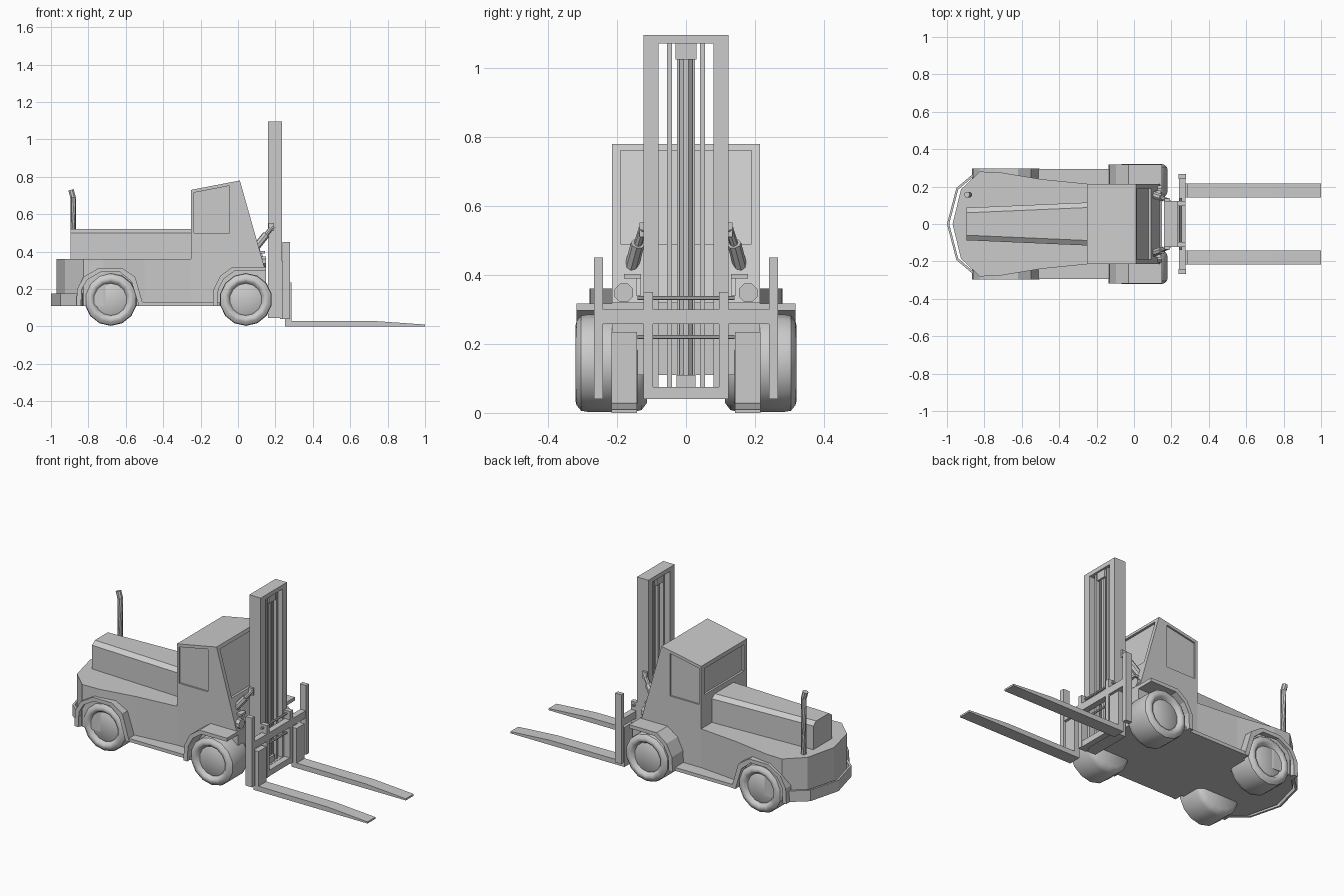
import bpy, bmesh, math
from mathutils import Vector

if "Cube" in bpy.data.objects:
    bpy.data.objects.remove(bpy.data.objects["Cube"])


def finish(name, bm):
    bmesh.ops.recalc_face_normals(bm, faces=bm.faces)
    me = bpy.data.meshes.new(name)
    bm.to_mesh(me)
    bm.free()
    ob = bpy.data.objects.new(name, me)
    bpy.context.collection.objects.link(ob)
    return ob


def loft(name, rings):
    """Closed solid through rings of equal point count."""
    bm = bmesh.new()
    vs = [[bm.verts.new(p) for p in r] for r in rings]
    n = len(vs[0])
    for a, b in zip(vs, vs[1:]):
        for i in range(n):
            j = (i + 1) % n
            bm.faces.new((a[i], a[j], b[j], b[i]))
    bm.faces.new(vs[0])
    bm.faces.new(vs[-1])
    return finish(name, bm)


def side_prism(name, pts, y0, y1):
    return loft(name, [[(x, y, z) for x, z in pts] for y in (y0, y1)])


def plan_prism(name, pts, z0, z1):
    return loft(name, [[(x, y, z) for x, y in pts] for z in (z0, z1)])


def box(name, x, y, z):
    return plan_prism(name, [(x[0], y[0]), (x[1], y[0]), (x[1], y[1]), (x[0], y[1])], *z)


def rod(name, pts, r, n=8):
    """Round bar along a path of points, each ring square to the path."""
    pts = [Vector(p) for p in pts]
    rings = []
    for i, p in enumerate(pts):
        d = pts[min(i + 1, len(pts) - 1)] - pts[max(i - 1, 0)]
        q = d.to_track_quat('Z', 'Y')
        rings.append([p + q @ Vector((r * math.cos(t), r * math.sin(t), 0))
                      for t in [2 * math.pi * (k + .5) / n for k in range(n)]])
    return loft(name, rings)


def wheel(name, x, y, s, width):
    """Tyre and recessed hub turned around the axle; s is the side."""
    prof = [(.002, -.018), (.08, -.018), (.086, -.022), (.098, -.004), (.11, 0), (.122, -.003),
            (.138, -.016), (.141, -.035), (.141, -width + .035), (.135, -width + .015), (.115, -width)]
    n = 14
    ob = loft(name, [[(x + r * math.sin(2 * math.pi * k / n), s * (y + d),
                       .144 - r * math.cos(2 * math.pi * k / n)) for k in range(n)] for r, d in prof])
    bpy.ops.object.select_all(action='DESELECT')
    bpy.context.view_layer.objects.active = ob
    ob.select_set(True)
    bpy.ops.object.shade_smooth_by_angle(angle=math.radians(40))


def cut(ob, cutter):
    cutter.hide_render = True
    cutter.hide_viewport = True
    m = ob.modifiers.new("window", 'BOOLEAN')
    m.operation = 'DIFFERENCE'
    m.solver = 'EXACT'
    m.object = cutter


def both(pts):
    """Half outline mirrored in y to a closed one."""
    return pts + [(x, -y) for x, y in reversed(pts) if y != 0]


# rear body, skirt and bumper
plan_prism("rear_body", both([(-.97, 0), (-.925, .185), (-.825, .28), (-.72, .277),
                              (-.5, .24), (-.25, .215)]), .11, .36)
box("skirt", (-.51, -.1), (-.293, .293), (.11, .13))
outer = [(-.835, .29), (-.95, .192), (-1, 0), (-.95, -.192), (-.835, -.29)]
inner = [(-.83, .277), (-.94, .184), (-.988, 0), (-.94, -.184), (-.83, -.277)]
plan_prism("rear_bumper", outer + inner[::-1], .11, .175)

# hood, tapering to the rear
loft("hood", [[(x, -w, .35), (x, -w, .5), (x, -w + .027, .52), (x, w - .027, .52), (x, w, .5), (x, w, .35)]
              for x, w in ((-.895, .087), (-.25, .115))])

# exhaust pipe
rod("exhaust_pipe", [(-.882, .157, .35), (-.882, .157, .69), (-.893, .157, .73)], .016)

# cab with recessed windows
cab = side_prism("cab", [(-.25, .11), (-.25, .73), (.01, .78), (.14, .32), (.15, .32), (.15, .11)], -.215, .215)
cut(cab, side_prism("windscreen_cutter", [(.002, .76), (.05, .76), (.126, .49), (.078, .49)], -.19, .19))
cut(cab, box("rear_window_cutter", (-.3, -.238), (-.185, .185), (.55, .705)))
for s in (1, -1):
    cut(cab, side_prism("side_window_cutter", [(-.235, .5), (-.045, .5), (-.045, .752), (-.235, .715)],
                        s * .205, s * .3))

# fenders, wheels and front fittings on both sides
rear_arch = [(-.865, .11), (-.86, .2), (-.825, .265), (-.745, .312), (-.62, .312), (-.55, .265), (-.505, .11),
             (-.53, .11), (-.57, .24), (-.63, .29), (-.735, .29), (-.805, .25), (-.835, .2), (-.84, .11)]
front_arch = [(-.135, .11), (-.13, .2), (-.095, .27), (-.03, .317), (.15, .317), (.15, .297),
              (-.02, .295), (-.075, .255), (-.105, .2), (-.11, .11)]
for s in (1, -1):
    side_prism("rear_fender", rear_arch, s * .2, s * .296)
    side_prism("front_fender", front_arch, s * .2, s * .318)
    wheel("rear_wheel", -.68, .293, s, .18)
    wheel("front_wheel", .042, .32, s, .18)
    rod("headlight", [(.1, s * .18, .348), (.15, s * .18, .348)], .029)
    box("light_bracket", (.09, .145), (s * .13, s * .18), (.39, .403))
    side_prism("tilt_bracket", [(.05, .48), (.085, .48), (.15, .34), (.1, .34)], s * .13, s * .145)
    rod("tilt_cylinder", [(.09, s * .16, .415), (.15, s * .14, .49)], .02)
    rod("tilt_rod", [(.14, s * .143, .478), (.185, s * .125, .535)], .012)
    box("tilt_joint", (.162, .192), (s * .108, s * .135), (.51, .552))

# mast
for s in (1, -1):
    box("mast_rail", (.16, .235), (s * .08, s * .123), (.045, 1.095))
    box("inner_mast_rail", (.175, .222), (s * .041, s * .055), (.075, 1.07))
    rod("lift_chain", [(.21, s * .022, .1), (.21, s * .022, 1.06)], .005, 4)
box("mast_top_bar", (.16, .235), (-.1, .1), (1.07, 1.095))
box("mast_bottom_bar", (.16, .235), (-.1, .1), (.045, .075))
rod("lift_cylinder", [(.195, 0, .07), (.195, 0, 1.07)], .02)
box("cylinder_head", (.17, .225), (-.03, .03), (1.025, 1.072))
box("cylinder_foot", (.17, .225), (-.027, .027), (.075, .11))

# fork carriage and forks
for s in (1, -1):
    box("carriage_post", (.237, .278), (s * .24, s * .266), (.04, .45))
    box("carriage_inner_post", (.225, .275), (s * .096, s * .123), (.04, .35))
    side_prism("fork", [(.252, .235), (.252, 0), (1, 0), (1, .01), (.74, .028), (.285, .03), (.285, .235)],
               s * .142, s * .216)
box("carriage_top_bar", (.24, .275), (-.25, .25), (.257, .3))
box("carriage_bottom_bar", (.237, .272), (-.123, .123), (.04, .075))
for z in (.22, .333):
    rod("carriage_cross_rod", [(.25, -.14, z), (.25, .14, z)], .007)
